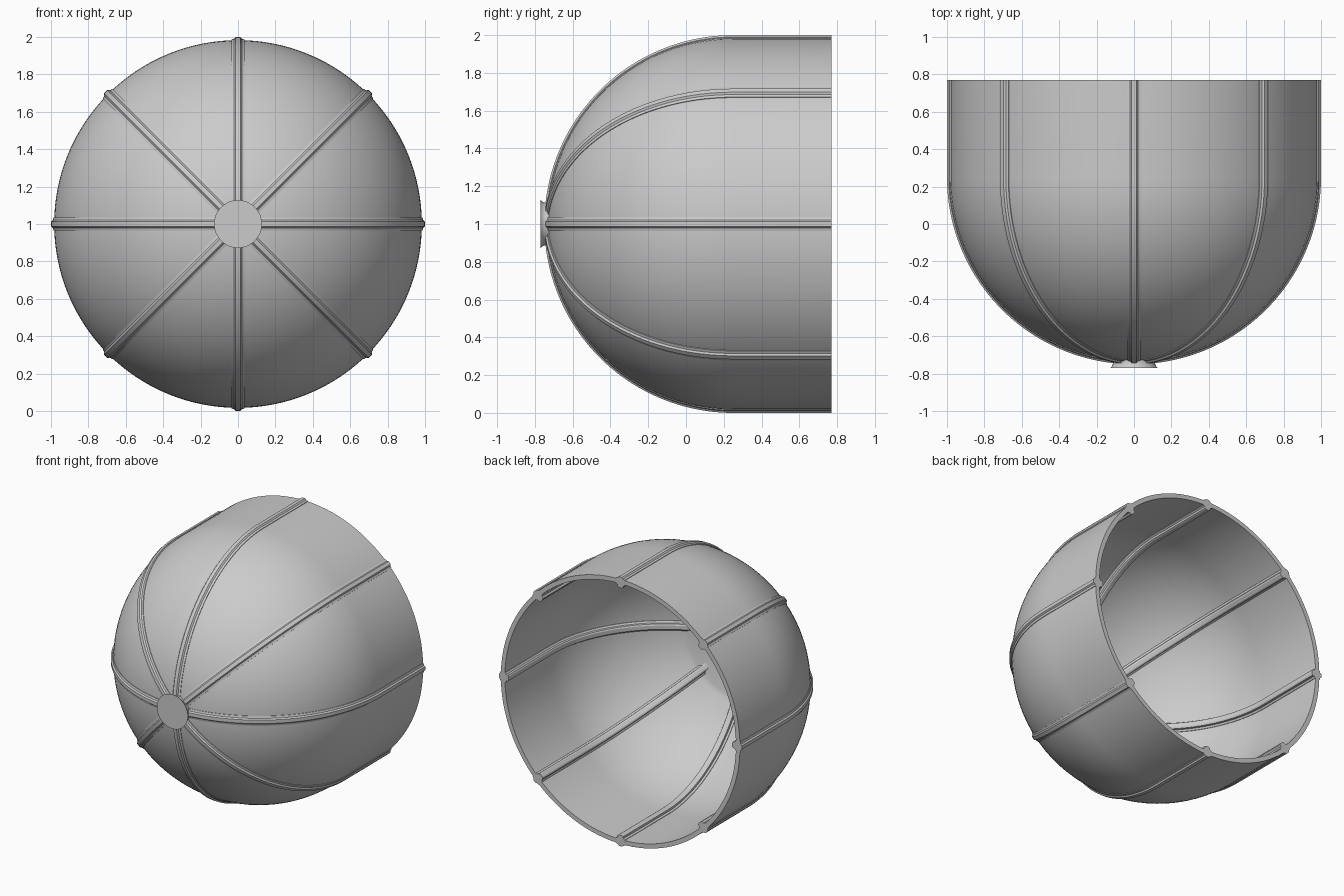
import bpy, bmesh
from math import sin, cos, pi, radians, asin
from mathutils import Matrix, Vector

if "Cube" in bpy.data.objects:
    bpy.data.objects.remove(bpy.data.objects["Cube"])

YC, YB, ZC = 0.25, 0.77, 1.0      # dome centre, open end, axis height
R_OUT, R_IN = 0.983, 0.95         # shell radii
R_FLAT = 0.42                     # flat inner disc at the crown


def finish(name, bm, angle=30):
    bmesh.ops.remove_doubles(bm, verts=bm.verts, dist=1e-5)
    bmesh.ops.recalc_face_normals(bm, faces=bm.faces)
    me = bpy.data.meshes.new(name)
    bm.to_mesh(me)
    bm.free()
    ob = bpy.data.objects.new(name, me)
    bpy.context.collection.objects.link(ob)
    bpy.ops.object.select_all(action='DESELECT')
    ob.select_set(True)
    bpy.context.view_layer.objects.active = ob
    bpy.ops.object.shade_smooth_by_angle(angle=radians(angle))
    return ob


def lathe(name, profile, steps=128):
    """Spin (radius, y) points around the y axis at height ZC."""
    bm = bmesh.new()
    vs = [bm.verts.new((r, y, ZC)) for r, y in profile]
    es = [bm.edges.new(p) for p in zip(vs, vs[1:])]
    bmesh.ops.spin(bm, geom=vs + es, cent=(0, 0, ZC), axis=(0, 1, 0),
                   angle=2 * pi, steps=steps, use_merge=True)
    return finish(name, bm)


def arc(r, a0, n=32):
    return [(r * sin(a0 + (pi / 2 - a0) * i / n),
             YC - r * cos(a0 + (pi / 2 - a0) * i / n)) for i in range(n + 1)]


# Domed shell: outer skin, rim, inner skin with flat crown
outer = arc(R_OUT, 0) + [(R_OUT, YB)]
inner = arc(R_IN, asin(R_FLAT / R_IN)) + [(R_IN, YB)]
inner = [(0, inner[0][1])] + inner
lathe("dome_shell", outer + inner[::-1])

# Front hub cap with flared edge
lathe("hub_cap", [(0, -0.77), (0.128, -0.77), (0.117, -0.76),
                  (0.112, -0.745), (0.112, -0.715), (0, -0.715)], 64)

# Ribs: stepped section (half width, radius) swept over the dome and along the wall
half = [(0.013, 1.0), (0.021, 0.99), (0.036, 0.986), (0.036, 0.946),
        (0.024, 0.938), (0.022, 0.924), (0.012, 0.919)]
section = half + [(-w, r) for w, r in reversed(half)]
N = 40
for k in range(8):
    bm = bmesh.new()
    rings = []
    for i in range(N + 2):
        a = radians(4) + (pi / 2 - radians(4)) * min(i, N) / N
        ring = []
        for w, r in section:
            y = YB if i > N else YC - r * cos(a)
            ring.append(bm.verts.new((w, y, ZC + r * sin(a))))
        rings.append(ring)
    n = len(section)
    for a, b in zip(rings, rings[1:]):
        for j in range(n):
            bm.faces.new((a[j], a[(j + 1) % n], b[(j + 1) % n], b[j]))
    bm.faces.new(rings[0])
    bm.faces.new(rings[-1][::-1])
    bmesh.ops.rotate(bm, verts=bm.verts, cent=Vector((0, 0, ZC)),
                     matrix=Matrix.Rotation(k * pi / 4, 3, 'Y'))
    finish(f"rib_{k + 1}", bm, 25)
